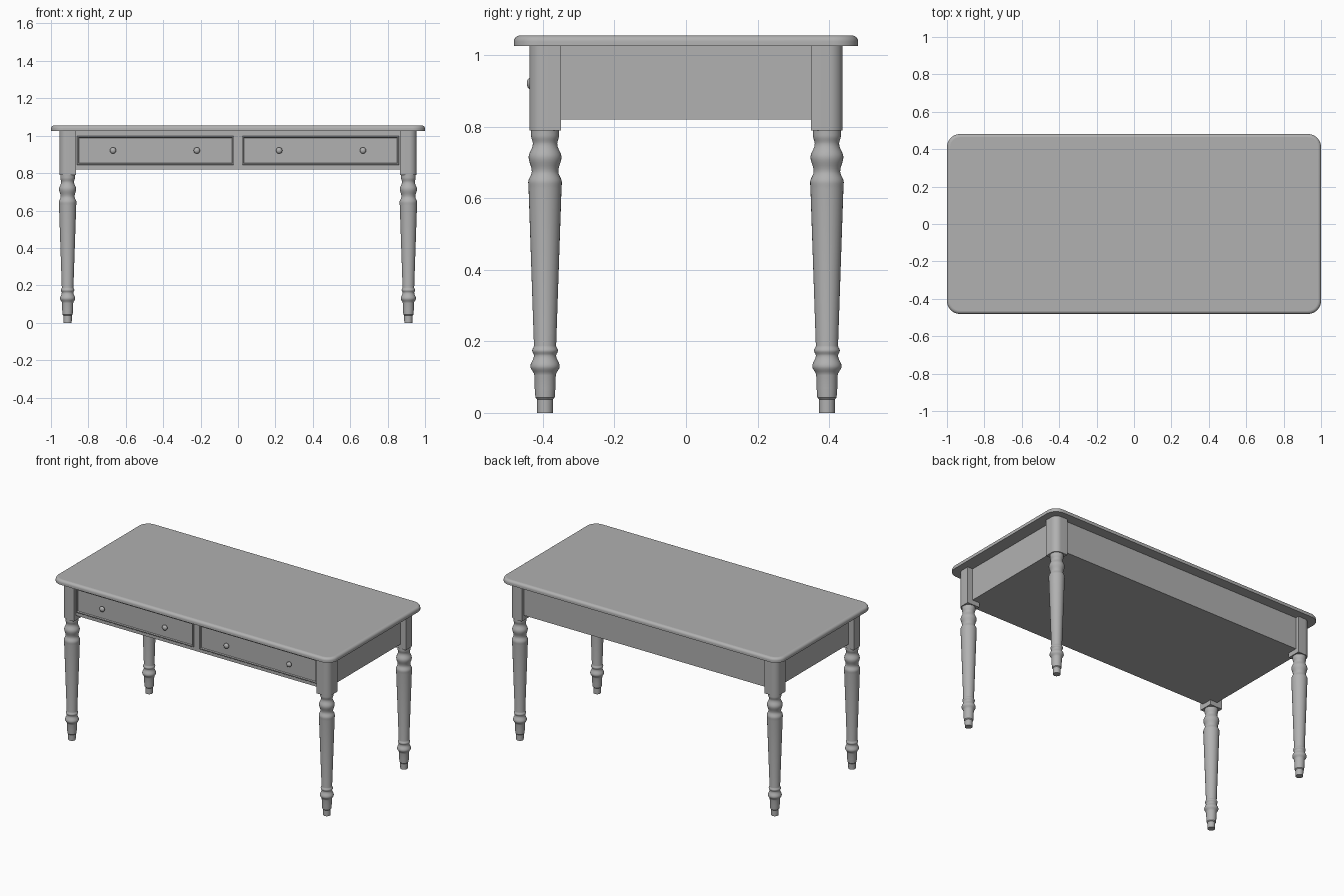
import bpy, bmesh, math

if "Cube" in bpy.data.objects:
    bpy.data.objects.remove(bpy.data.objects["Cube"])

# one mid-grey paint for the whole table
paint = bpy.data.materials.new("grey_paint")
paint.diffuse_color = (0.44, 0.44, 0.44, 1)
paint.use_nodes = True
paint.node_tree.nodes["Principled BSDF"].inputs["Base Color"].default_value = paint.diffuse_color


def finish(name, bm, angle=35):
    """Turn a bmesh into a named object with smooth shading by angle."""
    bmesh.ops.recalc_face_normals(bm, faces=bm.faces)
    me = bpy.data.meshes.new(name)
    bm.to_mesh(me)
    bm.free()
    me.materials.append(paint)
    ob = bpy.data.objects.new(name, me)
    bpy.context.collection.objects.link(ob)
    bpy.ops.object.select_all(action='DESELECT')
    ob.select_set(True)
    bpy.context.view_layer.objects.active = ob
    bpy.ops.object.shade_smooth_by_angle(angle=math.radians(angle))
    for p in me.polygons:  # keep the big end caps flat
        if len(p.vertices) > 4:
            p.use_smooth = False
    return ob


def outline(hx, hy, radii, seg=10):
    """Rectangle outline; one corner radius per quadrant, counter-clockwise."""
    pts = []
    for q, (sx, sy) in enumerate([(1, 1), (-1, 1), (-1, -1), (1, -1)]):
        r = radii[q]
        n = seg if r > 0 else 0
        for i in range(n + 1):
            a = math.pi / 2 * (q + i / max(n, 1))
            pts.append((sx * (hx - r) + r * math.cos(a), sy * (hy - r) + r * math.sin(a)))
    return pts


def loft(bm, rings):
    """Skin closed rings of 3D points and cap both ends."""
    rows = [[bm.verts.new(p) for p in ring] for ring in rings]
    for a, b in zip(rows, rows[1:]):
        for i in range(len(a)):
            j = (i + 1) % len(a)
            bm.faces.new((a[i], a[j], b[j], b[i]))
    bm.faces.new(rows[0])
    bm.faces.new(rows[-1])


def box(name, lo, hi):
    bm = bmesh.new()
    loft(bm, [[(lo[0], lo[1], z), (hi[0], lo[1], z), (hi[0], hi[1], z), (lo[0], hi[1], z)]
              for z in (lo[2], hi[2])])
    return finish(name, bm)


def turned(name, runs, loc, axis='Z', seg=32):
    """Lathe a (radius, distance) profile about z, or about -y for knobs."""
    bm = bmesh.new()
    rings = []
    for r, t in runs:
        ring = []
        for i in range(seg):
            a = 2 * math.pi * i / seg
            c, s = r * math.cos(a), r * math.sin(a)
            p = (c, s, t) if axis == 'Z' else (c, -t, s)
            ring.append(tuple(u + v for u, v in zip(p, loc)))
        rings.append(ring)
    loft(bm, rings)
    return finish(name, bm)


def smooth_profile(pts, steps=5):
    """Ease between profile points so the beads and necks are rounded."""
    out = []
    for (r0, z0), (r1, z1) in zip(pts, pts[1:]):
        for i in range(steps):
            t = i / steps
            out.append((r0 + (r1 - r0) * (1 - math.cos(math.pi * t)) / 2, z0 + (z1 - z0) * t))
    return out + [pts[-1]]


# table top with rounded corners and a rounded upper edge
bm = bmesh.new()
section = [(0, 1.026), (0, 1.038)]
section += [(0.017 * (1 - math.cos(a)), 1.038 + 0.017 * math.sin(a))
            for a in [math.pi / 12 * k for k in range(1, 7)]]
loft(bm, [[(x, y, z) for x, y in outline(1 - d, 0.481 - d, [0.07 - d] * 4)] for d, z in section])
finish("table_top", bm)

# legs: square blocks with a rounded outer corner over turned posts
foot = [(0.022, 0), (0.0225, 0.038), (0.027, 0.043), (0.029, 0.07)]
beads = smooth_profile([(0.030, 0.105), (0.041, 0.130), (0.031, 0.160), (0.036, 0.174), (0.031, 0.188)])
upper = smooth_profile([(0.046, 0.625), (0.047, 0.645), (0.037, 0.675), (0.046, 0.715),
                        (0.034, 0.752), (0.039, 0.775), (0.039, 0.792)])
for q, (sx, sy) in enumerate([(1, 1), (-1, 1), (-1, -1), (1, -1)]):
    tag = ("back" if sy > 0 else "front") + ("_right" if sx > 0 else "_left")
    cx, cy = 0.911 * sx, 0.394 * sy
    bm = bmesh.new()
    shape = outline(0.044, 0.044, [0.04 if k == q else 0 for k in range(4)])
    loft(bm, [[(cx + x, cy + y, z) for x, y in shape] for z in (0.79, 1.027)])
    finish(tag + "_leg_block", bm)
    turned(tag + "_leg", foot + beads + upper, (cx, cy, 0))

# apron body, closed underneath, set back from the leg faces
FRONT = -0.416
box("apron", (-0.918, FRONT, 0.82), (0.918, 0.415, 1.027))

# drawers with a raised lip around a slightly sunken panel, two knobs each
knob = [(0.007, -0.006), (0.007, 0.006), (0.012, 0.009), (0.016, 0.013), (0.017, 0.018),
        (0.0155, 0.0225), (0.011, 0.0265), (0.006, 0.0285), (0.002, 0.029)]
for side, label in ((-1, "left"), (1, "right")):
    cx, hw = side * 0.442, 0.419
    bm = bmesh.new()
    rings = []
    for d, y in ((0, 0.01), (0, -0.008), (0.002, -0.010), (0.007, -0.010), (0.010, -0.002), (0.012, -0.002)):
        y += FRONT
        x0, x1, z0, z1 = cx - hw + d, cx + hw - d, 0.844 + d, 0.999 - d
        rings.append([(x0, y, z0), (x1, y, z0), (x1, y, z1), (x0, y, z1)])
    loft(bm, rings)
    finish(label + "_drawer", bm, 20)
    for x in (0.22, 0.668):
        turned(label + "_drawer_knob", knob, (side * x, FRONT, 0.921), 'Y', 20)
